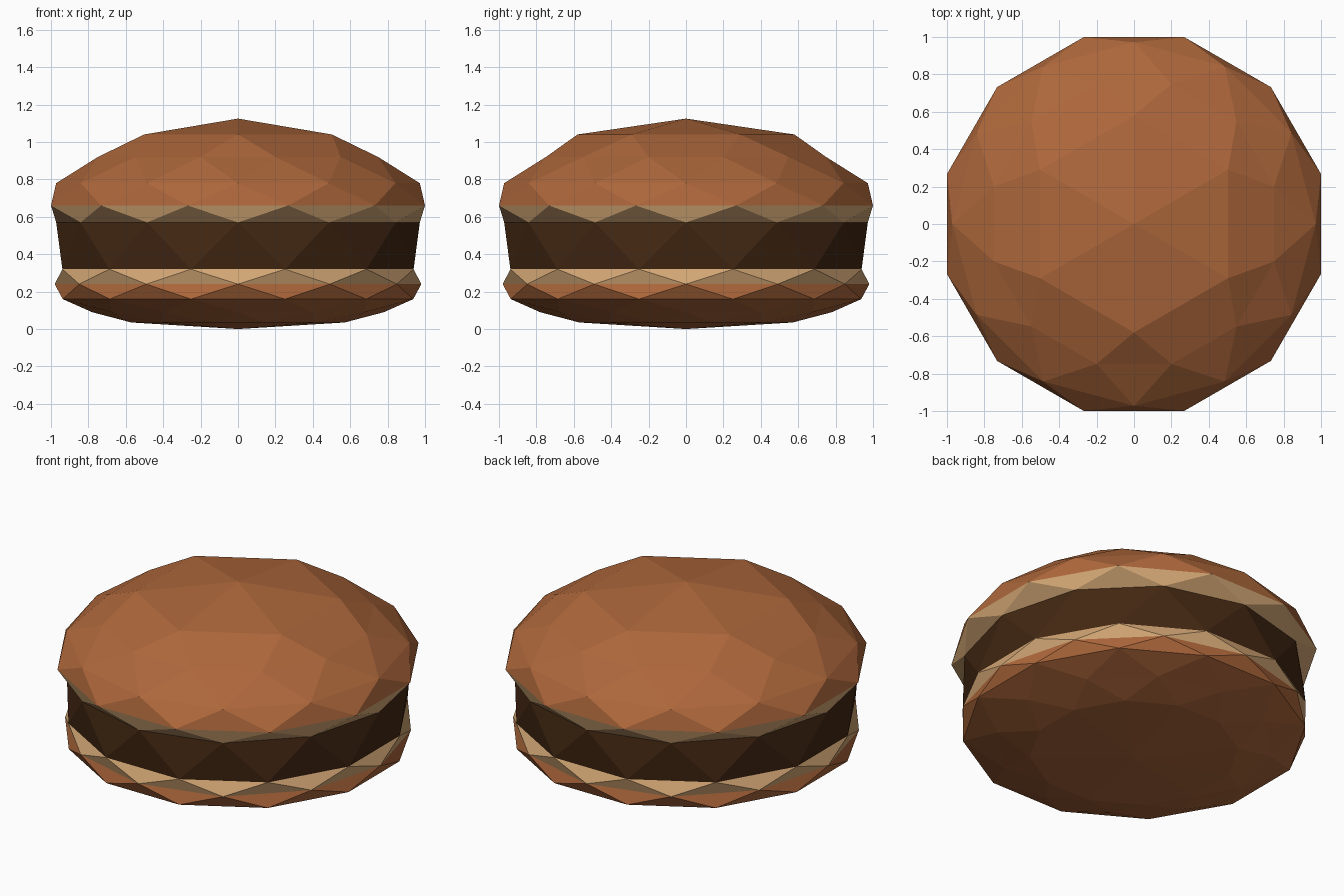
import bpy, bmesh, math

if "Cube" in bpy.data.objects:
    bpy.data.objects.remove(bpy.data.objects["Cube"])


def srgb(*rgb):
    lin = [(c / 255 / 12.92) if c < 10 else ((c / 255 + 0.055) / 1.055) ** 2.4 for c in rgb]
    return (*lin, 1.0)


def material(name, *rgb):
    m = bpy.data.materials.new(name)
    m.diffuse_color = srgb(*rgb)
    m.use_nodes = True
    m.node_tree.nodes["Principled BSDF"].inputs["Base Color"].default_value = m.diffuse_color
    return m


CRUST = material("crust brown", 173, 103, 59)
CRUMB = material("crumb tan", 210, 166, 116)
MEAT = material("meat dark brown", 66, 39, 18)


def bridge(bm, low, high):
    """Zip two rings of (angle, vert) together with triangles."""
    if len(high) == 1 or len(low) == 1:
        ring, tip = (low, high[0][1]) if len(high) == 1 else (high, low[0][1])
        return [bm.faces.new((ring[i][1], ring[(i + 1) % len(ring)][1], tip))
                for i in range(len(ring))]
    faces, i, j = [], 0, 0
    na, nb = len(low), len(high)
    ang = lambda r, k: r[k % len(r)][0] + 360 * (k // len(r))
    while i < na or j < nb:
        a, b = low[i % na][1], high[j % nb][1]
        # advance whichever ring has the next edge midpoint first
        ma = (ang(low, i) + ang(low, i + 1)) / 2
        mb = (ang(high, j) + ang(high, j + 1)) / 2
        if j >= nb or (i < na and ma <= mb):
            i += 1
            faces.append(bm.faces.new((a, low[i % na][1], b)))
        else:
            j += 1
            faces.append(bm.faces.new((a, high[j % nb][1], b)))
    return faces


def loft(name, rings, mats, rule):
    """rings: (z, radius, sides, start angle), from bottom to top."""
    bm = bmesh.new()
    made = []
    for z, r, n, start in rings:
        made.append([(start + 360 * k / n,
                      bm.verts.new((r * math.cos(math.radians(start + 360 * k / n)),
                                    r * math.sin(math.radians(start + 360 * k / n)), z)))
                     for k in range(n)])
    for low, high in zip(made, made[1:]):
        for f in bridge(bm, low, high):
            f.material_index = rule(f.calc_center_median().z)
    # point all faces away from the middle of the part
    bm.normal_update()
    mid = (rings[0][0] + rings[-1][0]) / 2
    for f in bm.faces:
        c = f.calc_center_median()
        c.z -= mid
        if f.normal.dot(c) < 0:
            f.normal_flip()
    me = bpy.data.meshes.new(name)
    bm.to_mesh(me)
    bm.free()
    for m in mats:
        me.materials.append(m)
    ob = bpy.data.objects.new(name, me)
    bpy.context.collection.objects.link(ob)
    return ob


# Bottom bun: crust below, crumb band above
loft("bottom_bun",
     [(0.0, 0, 1, 0), (0.035, 0.59, 12, 15), (0.09, 0.78, 12, 0),
      (0.16, 0.97, 12, 15), (0.24, 0.98, 12, 0), (0.32, 0.972, 12, 15)],
     [CRUST, CRUMB], lambda z: int(z > 0.24))

# Patty
loft("patty", [(0.32, 0.972, 12, 15), (0.57, 0.972, 12, 0)], [MEAT], lambda z: 0)

# Top bun: crumb band below, faceted crust dome above
loft("top_bun",
     [(0.57, 0.972, 12, 0), (0.66, 1.035, 12, 15), (0.78, 0.972, 12, 0),
      (0.92, 0.775, 12, 15), (1.04, 0.58, 6, 30), (1.125, 0, 1, 0)],
     [CRUST, CRUMB], lambda z: int(z < 0.66))
